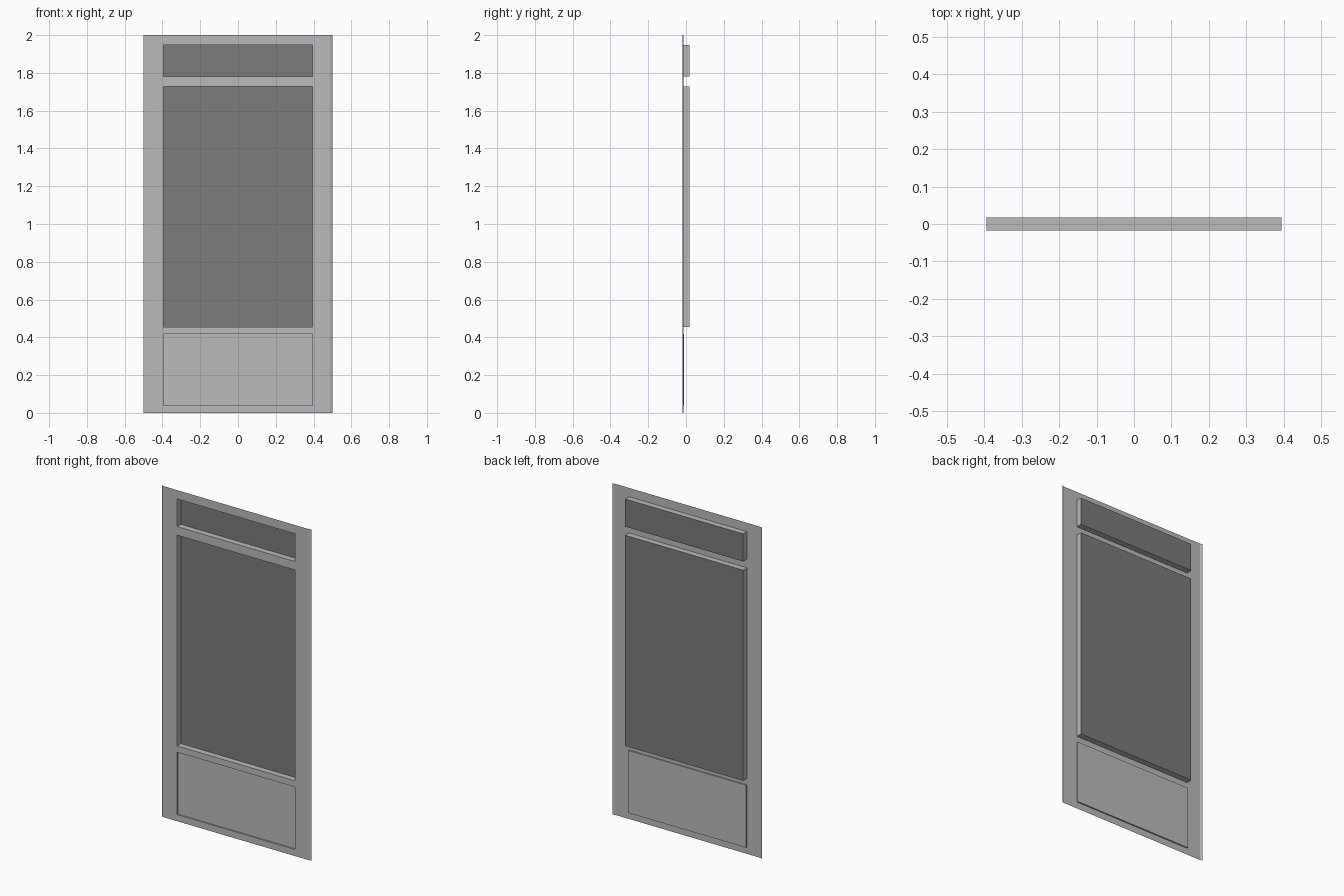
import bpy, bmesh

if "Cube" in bpy.data.objects:
    bpy.data.objects.remove(bpy.data.objects["Cube"])

FRONT, LIP, BACK = -0.018, -0.012, 0.018
HALF, EDGE, PANEL = 0.5, 0.487, 0.394
# openings: name, bottom, top, depth plane, is the back dark
OPENINGS = [("lower_panel", 0.04, 0.417, -0.010, False),
            ("main_panel", 0.455, 1.728, BACK, True),
            ("upper_panel", 1.78, 1.947, BACK, True)]


def material(name, v):
    m = bpy.data.materials.new(name)
    m.diffuse_color = (v, v, v, 1)
    m.use_nodes = True
    m.node_tree.nodes["Principled BSDF"].inputs["Base Color"].default_value = m.diffuse_color
    return m


frame_grey = material("frame_grey", 0.5)
pane_grey = material("pane_grey", 0.2)


def sheet(name, quads, mat):
    bm = bmesh.new()
    for q in quads:
        bm.faces.new([bm.verts.new(p) for p in q])
    bmesh.ops.remove_doubles(bm, verts=bm.verts, dist=1e-5)
    me = bpy.data.meshes.new(name)
    bm.to_mesh(me)
    bm.free()
    me.materials.append(mat)
    ob = bpy.data.objects.new(name, me)
    bpy.context.collection.objects.link(ob)
    return ob


def wall(x0, x1, z0, z1, y0=FRONT, y1=FRONT):
    return [(x0, y0, z0), (x1, y1, z0), (x1, y1, z1), (x0, y0, z1)]


# flat door skin: a cell grid with the openings left out
xs = [-EDGE, -PANEL, PANEL, EDGE]
zs = [0] + [z for o in OPENINGS for z in o[1:3]] + [2]
skin = [wall(xs[i], xs[i + 1], zs[j], zs[j + 1])
        for i in range(3) for j in range(len(zs) - 1)
        if not (i == 1 and j % 2 == 1)]
# long edges bent slightly backwards
skin.append(wall(-HALF, -EDGE, 0, 2, LIP, FRONT))
skin.append(wall(EDGE, HALF, 0, 2, FRONT, LIP))
sheet("door_skin", skin, frame_grey)

# recessed trays, open at the front
p = PANEL
for name, z0, z1, y, dark in OPENINGS:
    sheet(name + "_back", [wall(-p, p, z0, z1, y, y)],
          pane_grey if dark else frame_grey)
    sheet(name + "_reveal", [
        wall(-p, -p, z0, z1, y, FRONT)[::-1],
        wall(p, p, z0, z1, FRONT, y)[::-1],
        [(-p, FRONT, z0), (p, FRONT, z0), (p, y, z0), (-p, y, z0)],
        [(-p, y, z1), (p, y, z1), (p, FRONT, z1), (-p, FRONT, z1)]], frame_grey)
